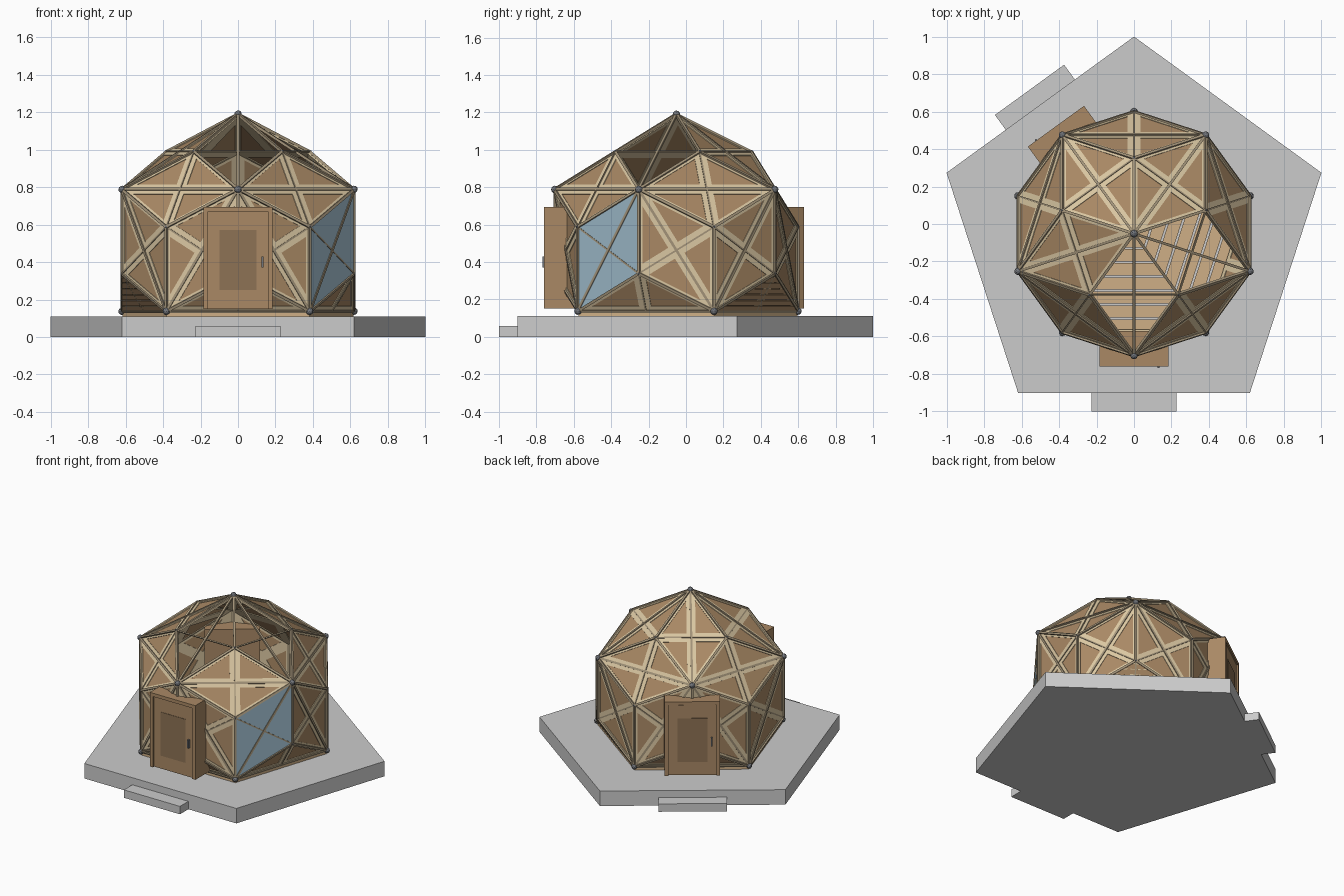
import bpy, bmesh, math
from mathutils import Vector, Matrix

if "Cube" in bpy.data.objects:
    bpy.data.objects.remove(bpy.data.objects["Cube"])

CY, R, ZC = -0.0515, 0.727, 0.4625
MID = Vector((0, CY, ZC))


def mat(name, r, g, b):
    m = bpy.data.materials.new(name)
    m.diffuse_color = (r, g, b, 1)
    m.use_nodes = True
    m.node_tree.nodes["Principled BSDF"].inputs["Base Color"].default_value = m.diffuse_color
    return m


CREAM = mat("pale_wood", 0.70, 0.57, 0.36)
BROWN = mat("plywood", 0.40, 0.25, 0.13)
DARK = mat("dark_wood", 0.27, 0.17, 0.09)
STRUT = mat("strut_wood", 0.36, 0.29, 0.19)
GLASS = mat("glass", 0.33, 0.48, 0.58)
METAL = mat("node_metal", 0.17, 0.18, 0.20)
FLOOR = mat("floor_wood", 0.62, 0.43, 0.24)


def finish(bm, name, m=None, matrix=None):
    bmesh.ops.recalc_face_normals(bm, faces=bm.faces)
    me = bpy.data.meshes.new(name)
    bm.to_mesh(me)
    bm.free()
    if m:
        me.materials.append(m)
    ob = bpy.data.objects.new(name, me)
    bpy.context.collection.objects.link(ob)
    if matrix:
        ob.matrix_world = matrix
    return ob


def ring(radius, z, first):
    return [Vector((radius * math.cos(math.radians(first + 72 * k)),
                    CY + radius * math.sin(math.radians(first + 72 * k)), z)) for k in range(5)]


def prism(bm, pts, n, a, b):
    lo = [bm.verts.new(p + n * a) for p in pts]
    hi = [bm.verts.new(p + n * b) for p in pts]
    bm.faces.new(lo[::-1])
    bm.faces.new(hi)
    for i in range(len(pts)):
        j = (i + 1) % len(pts)
        bm.faces.new((lo[i], lo[j], hi[j], hi[i]))


def normal_of(a, b, c):
    n = (b - a).cross(c - a).normalized()
    return n if n.dot((a + b + c) / 3 - MID) > 0 else -n


def inset(tri, m):
    # m[i] is the margin of the side from corner i to corner i+1
    out = []
    for i in range(3):
        v = tri[i]
        u = (tri[(i + 1) % 3] - v).normalized()
        w = (tri[i - 1] - v).normalized()
        out.append(v + (w * m[i] + u * m[i - 1]) / u.cross(w).length)
    return out


def bar(bm, p, q, w):
    d = q - p
    n = ((p + q) / 2 - MID).normalized()
    s = d.cross(n).normalized()
    n = s.cross(d).normalized()
    pts = [p + s * x * w / 2 + n * y * w / 2 for x, y in ((-1, -1), (1, -1), (1, 1), (-1, 1))]
    prism(bm, pts, d, 0, 1)


def box(name, lo, hi, m=None, matrix=None):
    bm = bmesh.new()
    x0, y0, z0 = lo
    x1, y1, z1 = hi
    prism(bm, [Vector((x0, y0, 0)), Vector((x1, y0, 0)), Vector((x1, y1, 0)), Vector((x0, y1, 0))],
          Vector((0, 0, 1)), z0, z1)
    return finish(bm, name, m, matrix)


# dome corner points: five-way nodes and three-way nodes
r3 = R * 0.9106
top = MID + Vector((0, 0, R))
U = ring(R * 0.8944, ZC + R * 0.4472, -90)
L = ring(R * 0.8944, ZC - R * 0.4472, -54)
DT = ring(r3 * 0.607, ZC + r3 * 0.7947, -54)
DM = ring(r3 * 0.982, ZC + r3 * 0.1876, -54)
DL = ring(r3 * 0.982, ZC - r3 * 0.1876, -90)

frames, panels, edges, ribs = (bmesh.new() for _ in range(4))


def quarter(a, b, c):
    n = normal_of(a, b, c)
    tri = [c, a, b]
    inner = inset(tri, (0.03, 0.02, 0.034))
    for i in range(3):
        j = (i + 1) % 3
        prism(frames, [tri[i], tri[j], inner[j], inner[i]], n, -0.016, 0.0)
    prism(panels, inner, n, -0.012, -0.004)


def rhomb(a, s, b, t, filled=True):
    # a, b are the far corners, s, t the near corners
    c = (a + b) / 2
    if filled:
        for p in (a, b):
            for q in (s, t):
                quarter(p, q, c)
    bar(ribs, a, b, 0.014)
    bar(ribs, s, t, 0.009)
    for p in (a, b):
        for q in (s, t):
            bar(edges, p, q, 0.015)


for k in range(5):
    n = (k + 1) % 5
    rhomb(top, DT[k], U[k], DT[k - 1], k > 1)       # roof, two openings
    rhomb(U[k], DT[k], U[n], DM[k])                 # shoulder
    rhomb(U[k], DM[k], L[k], DL[k])                 # walls
    rhomb(U[n], DM[k], L[k], DL[n], k != 0)         # walls, one window
    c = (L[k] + L[k - 1]) / 2                       # base triangles
    quarter(L[k], DL[k], c)
    quarter(L[k - 1], DL[k], c)
    bar(ribs, L[k], L[k - 1], 0.014)
    bar(ribs, c, DL[k], 0.009)

finish(frames, "panel_frames", CREAM)
finish(panels, "plywood_panels", BROWN)
finish(edges, "edge_struts", STRUT)
finish(ribs, "diagonal_struts", STRUT)

# window pane
bm = bmesh.new()
pane = [U[1], DM[0], L[0], DL[1]]
prism(bm, pane, normal_of(*pane[:3]), -0.006, 0.002)
finish(bm, "window_pane", GLASS)

# horizontal planks over two of the base triangles
bm = bmesh.new()
for k in (2, 4):
    a, b, p = L[k - 1], L[k], DL[k]
    n = normal_of(a, b, p)
    for i in range(6):
        f, g = i / 6.5, (i + 0.85) / 6.5
        prism(bm, [a.lerp(p, f), b.lerp(p, f), b.lerp(p, g), a.lerp(p, g)], n, 0.0, 0.004)
finish(bm, "base_planks", BROWN)

# ball nodes
bm = bmesh.new()
for p in [top] + U + L:
    bmesh.ops.create_icosphere(bm, subdivisions=2, radius=0.02, matrix=Matrix.Translation(p))
for p in DT + DM + DL:
    bmesh.ops.create_icosphere(bm, subdivisions=1, radius=0.011, matrix=Matrix.Translation(p))
finish(bm, "ball_nodes", METAL)

# floor planks laid in five sectors
bm = bmesh.new()
up = Vector((0, 0, 1))
c = Vector((0, CY, 0.11))
for k in range(5):
    a, b = (Vector((p.x, p.y, 0.11)) for p in (L[k - 1], L[k]))
    for i in range(7):
        f, g = (i + 0.1) / 7, (i + 0.97) / 7
        prism(bm, [c.lerp(a, f), c.lerp(b, f), c.lerp(b, g), c.lerp(a, g)], up, 0, 0.022)
finish(bm, "floor_planks", FLOOR)

# pentagon slab
bm = bmesh.new()
prism(bm, ring(1.0515, 0, 90), up, 0, 0.11)
finish(bm, "base_slab")

# two doors with steps, the second turned about the dome axis
for tag, ang in (("front", 0), ("rear", 216)):
    M = (Matrix.Translation((0, CY, 0)) @ Matrix.Rotation(math.radians(ang), 4, 'Z')
         @ Matrix.Translation((0, -CY, 0)))
    box(tag + "_step", (-0.228, -1.0, 0), (0.228, -0.9, 0.058), None, M)
    box(tag + "_porch", (-0.185, -0.745, 0.15), (0.185, -0.57, 0.695), BROWN, M)
    for s, x in (("left", -0.185), ("right", 0.16)):
        box(f"{tag}_{s}_jamb", (x, -0.76, 0.15), (x + 0.025, -0.745, 0.695), BROWN, M)
    box(tag + "_lintel", (-0.16, -0.76, 0.67), (0.16, -0.745, 0.695), BROWN, M)
    box(tag + "_door", (-0.156, -0.752, 0.155), (0.156, -0.744, 0.666), BROWN, M)
    box(tag + "_door_panel", (-0.1, -0.755, 0.25), (0.1, -0.75, 0.57), DARK, M)
    box(tag + "_handle", (0.125, -0.768, 0.37), (0.135, -0.75, 0.43), METAL, M)
